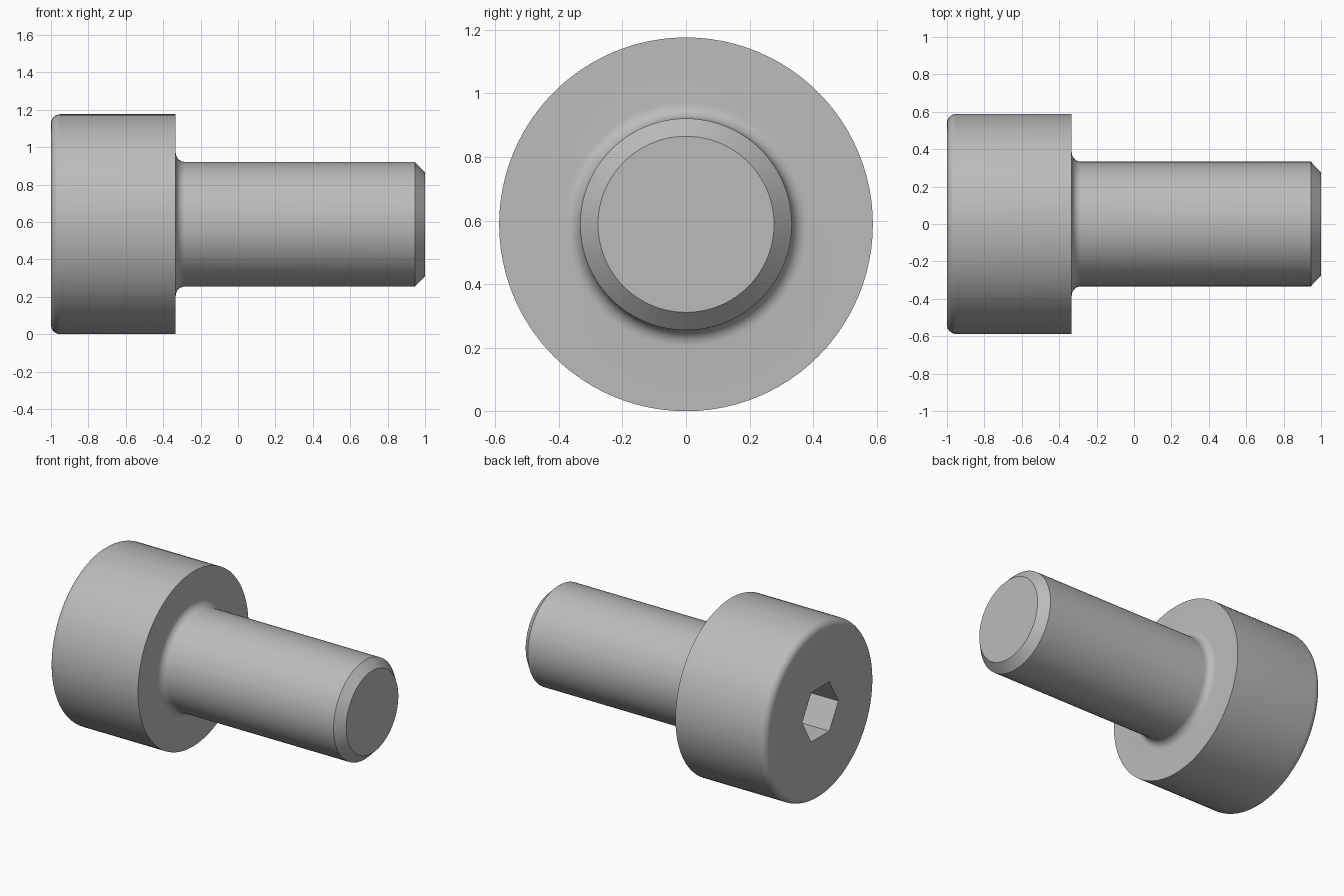
import bpy, bmesh
from math import sin, cos, pi, radians
from mathutils import Matrix, Vector

cube = bpy.data.objects.get("Cube")
if cube:
    bpy.data.objects.remove(cube, do_unlink=True)

SEGMENTS = 96
HEAD_R, SHANK_R, TIP_R = 0.588, 0.333, 0.277
HEAD_X, TIP_X = -0.333, 0.945      # underside of the head, start of the tip chamfer
ROUND = 0.05                       # rim rounding and under-head fillet
HEX_R, HEX_DEPTH = 0.192, 0.333

steel = bpy.data.materials.new("steel grey")
steel.use_nodes = True
grey = (0.5, 0.5, 0.5, 1)
steel.diffuse_color = grey
steel.node_tree.nodes["Principled BSDF"].inputs["Base Color"].default_value = grey


def arc(x, r, start, end, steps=8):
    """Rounded corner as (x, radius) points about a centre."""
    angles = [radians(start + (end - start) * i / steps) for i in range(steps + 1)]
    return [(x + ROUND * cos(a), r + ROUND * sin(a)) for a in angles]


def ring(bm, x, r, count):
    return [bm.verts.new((x, r * cos(2 * pi * i / count), r * sin(2 * pi * i / count)))
            for i in range(count)]


def loop_edges(bm, verts):
    return [bm.edges.get(p) or bm.edges.new(p) for p in zip(verts, verts[1:] + verts[:1])]


def skin(bm, rings):
    for a, b in zip(rings, rings[1:]):
        for i in range(len(a)):
            j = (i + 1) % len(a)
            bm.faces.new((a[i], a[j], b[j], b[i]))


# Turned outline: rounded head rim, underside, fillet, shank, tip chamfer
profile = arc(-1 + ROUND, HEAD_R - ROUND, 180, 90)
profile += [(HEAD_X, HEAD_R)]
profile += arc(HEAD_X + ROUND, SHANK_R + ROUND, 180, 270)
profile += [(TIP_X, SHANK_R), (1, TIP_R)]

bm = bmesh.new()
body = [ring(bm, x, r, SEGMENTS) for x, r in profile]
skin(bm, body)
bm.faces.new(body[-1])

# Hexagonal socket sunk into the head
socket = [ring(bm, x, HEX_R, 6) for x in (-1, -1 + HEX_DEPTH)]
skin(bm, socket)
bm.faces.new(socket[-1])

# Flat head face between the rim and the socket mouth
bmesh.ops.triangle_fill(bm, use_beauty=True, normal=Vector((-1, 0, 0)),
                        edges=loop_edges(bm, body[0]) + loop_edges(bm, socket[0]))
bmesh.ops.recalc_face_normals(bm, faces=bm.faces)
bmesh.ops.transform(bm, matrix=Matrix.Translation((0, 0, HEAD_R)), verts=bm.verts)

mesh = bpy.data.meshes.new("socket_head_screw")
bm.to_mesh(mesh)
bm.free()
mesh.materials.append(steel)
screw = bpy.data.objects.new("socket_head_screw", mesh)
bpy.context.collection.objects.link(screw)

bpy.ops.object.select_all(action='DESELECT')
screw.select_set(True)
bpy.context.view_layer.objects.active = screw
bpy.ops.object.shade_smooth_by_angle(angle=radians(30))
